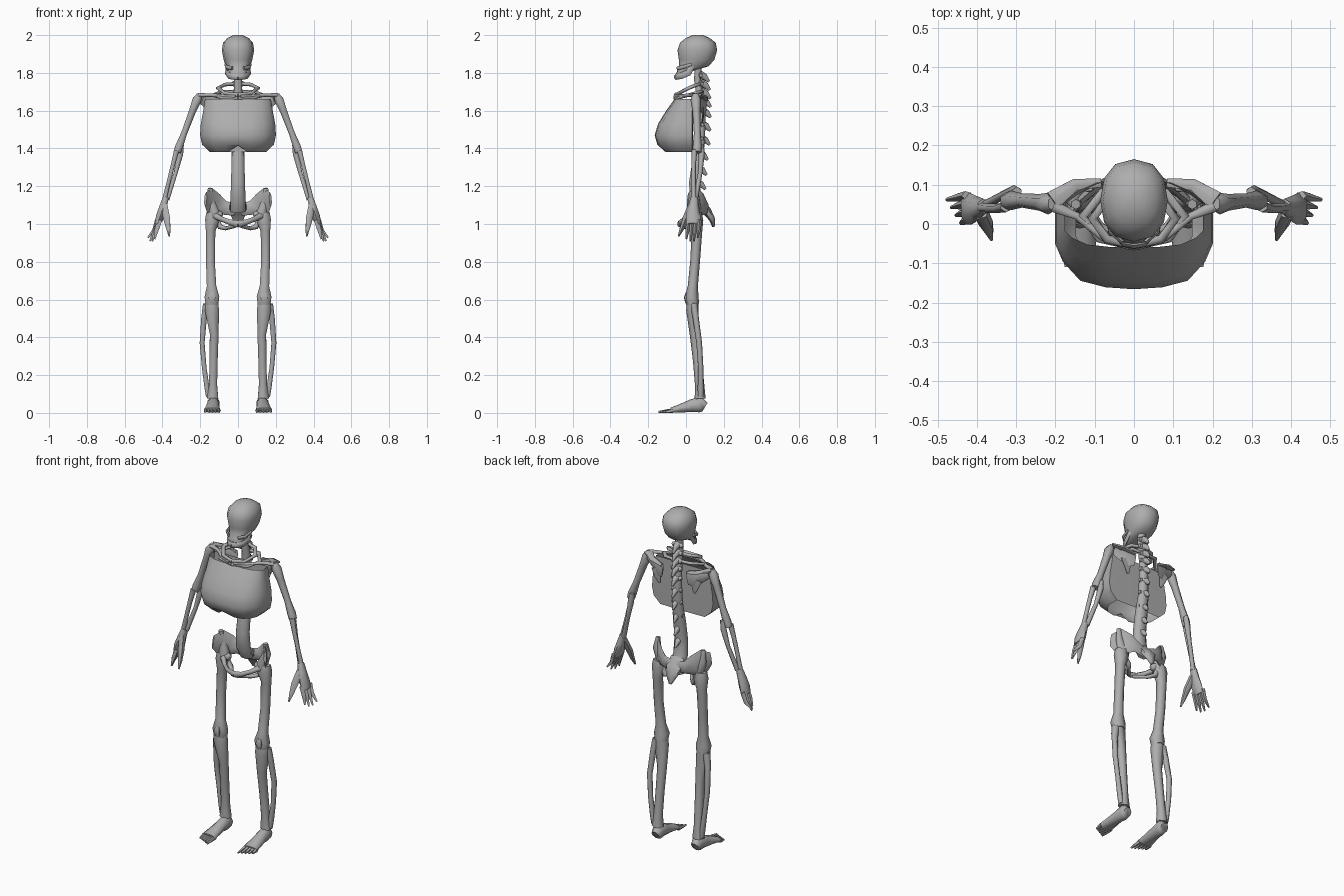
import bpy, bmesh, math
from mathutils import Vector

bone = bpy.data.materials.new("bone_grey")
bone.diffuse_color = (0.42, 0.42, 0.42, 1)


def finish(name, bm, mirror=False, angle=50):
    bmesh.ops.recalc_face_normals(bm, faces=bm.faces)
    me = bpy.data.meshes.new(name)
    bm.to_mesh(me)
    bm.free()
    me.materials.append(bone)
    ob = bpy.data.objects.new(name, me)
    bpy.context.collection.objects.link(ob)
    if mirror:
        ob.modifiers.new("mirror", 'MIRROR')
    bpy.ops.object.select_all(action='DESELECT')
    bpy.context.view_layer.objects.active = ob
    ob.select_set(True)
    bpy.ops.object.shade_smooth_by_angle(angle=math.radians(angle))
    return ob


def skin(bm, rings, caps=True):
    vs = [[bm.verts.new(p) for p in r] for r in rings]
    n = len(vs[0])
    for a, b in zip(vs, vs[1:]):
        for i in range(n):
            j = (i + 1) % n
            bm.faces.new((a[i], a[j], b[j], b[i]))
    if caps:
        bm.faces.new(vs[0])
        bm.faces.new(vs[-1])


def add_tube(bm, pts, sides=6):
    """Loft through points (x, y, z, half width, half depth)."""
    P = [Vector(p[:3]) for p in pts]
    d = (P[-1] - P[0]).normalized()
    ref = Vector((0, 1, 0)) if abs(d.z) > 0.65 else Vector((0, 0, 1))
    grow = 1 / math.sqrt(math.cos(math.pi / sides))
    rings = []
    for i, p in enumerate(pts):
        t = (P[min(i + 1, len(P) - 1)] - P[max(i - 1, 0)]).normalized()
        u = ref.cross(t).normalized()
        v = t.cross(u)
        rings.append([P[i] + (u * p[3] * math.cos(k) + v * p[4] * math.sin(k)) * grow
                      for k in [math.tau * (s + .5) / sides for s in range(sides)]])
    skin(bm, rings)


def tubes(name, paths, mirror=True, sides=6):
    bm = bmesh.new()
    for p in paths:
        add_tube(bm, p, sides)
    return finish(name, bm, mirror, 70)


def power(v, e):
    return math.copysign(abs(v) ** e, v)


# Skull: stacked rings (z, half width, front y, back y)
bm = bmesh.new()
rings = []
for z, w, f, b in [(1.795, .042, -.05, -.01), (1.815, .054, -.048, .05), (1.835, .064, -.036, .12),
                   (1.87, .076, -.038, .15), (1.92, .086, -.045, .165), (1.96, .079, -.032, .157),
                   (1.985, .056, 0, .125), (2.0, .025, .035, .09)]:
    rings.append([(w * power(math.sin(a), .85), (f + b) / 2 - (b - f) / 2 * power(math.cos(a), .9), z)
                  for a in [math.tau * i / 12 for i in range(12)]])
skin(bm, rings)
finish("skull", bm)

# Jaw and cheekbones
tubes("jaw", [[(.058, .035, 1.84, .006, .014), (.062, .012, 1.80, .007, .016),
               (.048, -.025, 1.785, .007, .016), (.025, -.05, 1.780, .009, .015),
               (0, -.054, 1.778, .009, .015)]])
tubes("cheekbone", [[(.068, .03, 1.845, .005, .007), (.060, -.02, 1.83, .006, .009),
                     (.03, -.045, 1.825, .006, .01)]])

# Spine column with backward spikes and side bumps
tubes("spine", [[(0, .065, 1.84, .024, .02), (0, .06, 1.76, .022, .018), (0, .075, 1.68, .024, .02),
                 (0, .082, 1.56, .026, .022), (0, .078, 1.44, .03, .024), (0, .06, 1.33, .036, .028),
                 (0, .045, 1.22, .038, .03), (0, .05, 1.13, .042, .03), (0, .08, 1.07, .042, .025)]],
      mirror=False, sides=8)
spikes, bumps = [], []
for i, z in enumerate([1.79, 1.745, 1.70, 1.655, 1.60, 1.53, 1.455, 1.375, 1.295, 1.22]):
    y = .072 + .010 * math.sin(math.pi * min(i / 7, 1)) - .006 * max(0, i - 6)
    spikes.append([(0, y, z, .022, .022), (0, y + .028, z - .012, .013, .016),
                   (0, y + .05, z - .036, .004, .006)])
    if i < 8:
        bumps.append([(0, y + .002, z, .014, .02), (.034, y + .008, z - .004, .008, .01)])
tubes("spine_spike", spikes, mirror=False)
tubes("spine_side_bump", bumps, sides=5)

# Upper rib loops around the neck base
tubes("upper_rib", [[(.015, .075, 1.742, .009, .009), (.07, .06, 1.738, .012, .009),
                     (.105, .015, 1.72, .012, .009), (.07, -.038, 1.692, .012, .009),
                     (0, -.055, 1.682, .01, .012)],
                    [(.02, .085, 1.70, .009, .008), (.08, .08, 1.702, .012, .008),
                     (.13, .02, 1.685, .012, .008), (.09, -.038, 1.668, .010, .008),
                     (0, -.058, 1.665, .01, .009)]])

# Rib cage: faceted shell with a flat back wall, open at top and bottom
bm = bmesh.new()
rings = []
plan = [(0, 1), (.36, .97), (.68, .87), (.9, .58), (1, .30), (1, .02)]
for z, w, f in [(1.662, .175, -.060), (1.60, .184, -.105), (1.53, .197, -.148), (1.47, .201, -.166),
                (1.42, .190, -.152), (1.38, .147, -.110)]:
    half = [(w * x, f * y, z + (.035 if z < 1.4 and x == 0 else 0)) for x, y in plan]
    half += [(w, .033, z), (w * .5, .035, z)]
    rings.append(half + [(0, .036, z)] + [(-x, y, h) for x, y, h in half[:0:-1]])
skin(bm, rings, caps=False)
finish("rib_cage", bm)

# Shoulder girdle
tubes("collarbone", [[(.012, -.055, 1.675, .012, .01), (.08, -.035, 1.677, .009, .009),
                      (.145, .02, 1.682, .010, .009), (.205, .045, 1.682, .016, .010)]])
tubes("shoulder_blade", [[(.195, .06, 1.66, .02, .022), (.15, .08, 1.64, .007, .036),
                          (.105, .10, 1.625, .006, .045), (.08, .105, 1.62, .004, .035)],
                         [(.135, .088, 1.62, .032, .006), (.122, .09, 1.57, .022, .005),
                          (.115, .085, 1.535, .008, .004)],
                         [(.085, .105, 1.655, .012, .008), (.15, .10, 1.672, .016, .009),
                          (.207, .06, 1.685, .026, .008)]])

# Arms
tubes("upper_arm", [[(.205, .052, 1.685, .015, .018), (.218, .052, 1.655, .026, .026),
                     (.24, .055, 1.60, .020, .02), (.285, .06, 1.48, .017, .017),
                     (.312, .06, 1.41, .022, .023), (.322, .058, 1.38, .02, .022)]])
tubes("forearm", [[(.298, .08, 1.42, .012, .014), (.305, .083, 1.37, .016, .015),
                   (.33, .075, 1.27, .011, .011), (.375, .05, 1.13, .013, .012)],
                  [(.325, .045, 1.39, .015, .014), (.345, .04, 1.31, .012, .011),
                   (.368, .04, 1.22, .011, .011), (.392, .042, 1.12, .013, .012)]])

# Hands with thumb and four fingers
tubes("palm", [[(.382, .045, 1.14, .017, .018), (.397, .04, 1.09, .021, .028),
                (.412, .038, 1.04, .024, .036), (.426, .04, 1.0, .016, .038)]])
fingers = [[(.390, .03, 1.10, .018, .018), (.376, -.002, 1.03, .018, .016),
            (.368, -.022, .975, .011, .011), (.363, -.04, .935, .004, .004)]]
for i in range(4):
    y, k = .008 + .02 * i, (0, .012, .01, -.008)[i]
    x = .425 + .004 * i
    fingers.append([(x - .012, y + .004, 1.02, .013, .011), (x + .006, y, .965, .011, .010),
                    (x + .016 + .008 * i, y - .006, .92 - k, .004, .004)])
tubes("finger", fingers, sides=5)

# Pelvis
tubes("hip_wing", [[(.015, .10, 1.075, .015, .03), (.07, .105, 1.085, .014, .034),
                    (.115, .08, 1.10, .012, .058), (.15, .045, 1.125, .010, .064),
                    (.172, .01, 1.13, .008, .035)],
                   [(.148, .05, 1.19, .012, .012), (.15, .06, 1.13, .024, .012),
                    (.125, .05, 1.06, .028, .03), (.115, .055, 1.02, .02, .024)]])
tubes("pubic_bone", [[(.125, .04, 1.045, .018, .018), (.085, -.005, 1.025, .010, .013),
                      (.045, -.03, 1.01, .010, .013), (0, -.036, 1.0, .01, .018)],
                     [(.115, .055, 1.03, .014, .014), (.095, .065, .985, .015, .014),
                      (.065, .035, .977, .010, .010), (.015, -.028, .99, .009, .010)]])
tubes("tail_bone", [[(0, .07, 1.11, .045, .025), (0, .11, 1.07, .05, .022),
                     (0, .138, 1.025, .03, .015), (0, .147, .985, .008, .007)]], mirror=False)

# Legs
tubes("thigh_bone", [[(.135, .055, 1.06, .036, .026), (.137, .055, 1.02, .04, .034),
                      (.145, .058, .96, .027, .026), (.146, .048, .80, .025, .024),
                      (.14, .036, .67, .027, .025), (.138, .03, .615, .042, .034),
                      (.138, .035, .575, .036, .032)],
                     [(.115, .05, 1.05, .02, .02), (.095, .045, 1.045, .022, .024),
                      (.085, .043, 1.04, .012, .014)]])
tubes("knee_cap", [[(.138, .004, .635, .012, .006), (.138, -.002, .61, .02, .009),
                    (.138, .004, .58, .012, .006)]])
tubes("shin_bone", [[(.140, .035, .585, .038, .028), (.138, .033, .545, .040, .030),
                     (.126, .045, .42, .025, .024), (.129, .06, .28, .023, .022),
                     (.132, .072, .15, .023, .023), (.134, .075, .075, .032, .027)]])
tubes("calf_bone", [[(.165, .042, .575, .022, .018), (.180, .052, .50, .016, .015),
                     (.190, .07, .37, .014, .014), (.179, .078, .24, .013, .013),
                     (.164, .078, .13, .014, .015), (.158, .078, .085, .012, .014)]])

# Feet: heel-to-ball block and five toes
tubes("foot", [[(.13, .10, .03, .024, .028), (.13, .075, .045, .033, .044),
                (.132, .03, .038, .032, .035), (.135, -.03, .024, .038, .023),
                (.137, -.08, .014, .044, .014)]], sides=8)
toes = []
for i in range(5):
    x = .102 + .0175 * i
    toes.append([(x, -.07, .012, .010, .011), (x, -.105 + .004 * i, .009, .009, .009),
                 (x, -.145 + .009 * i, .005, .005, .005)])
tubes("toe", toes, sides=5)
